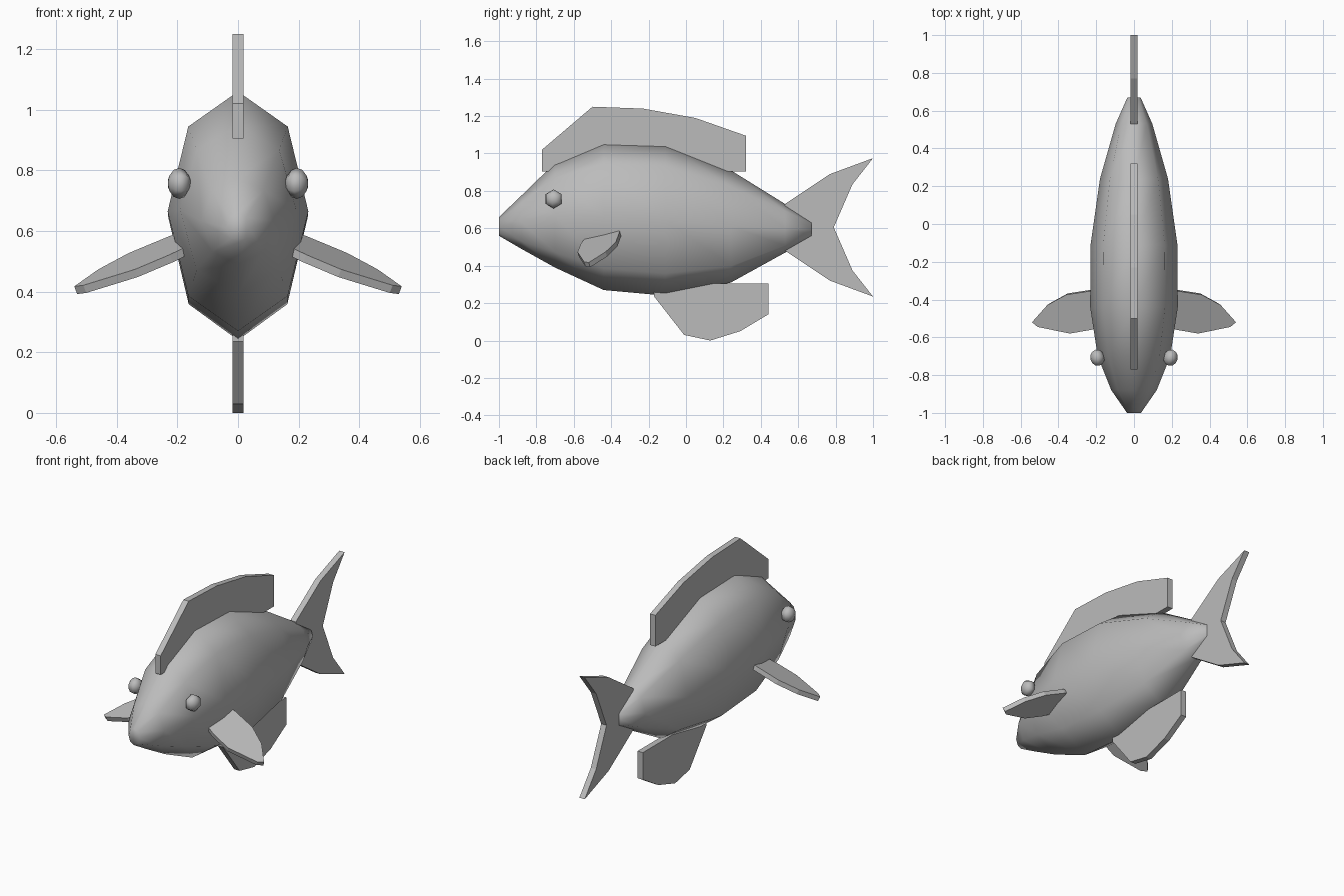
import bpy
import bmesh
import math
from mathutils import Vector, Matrix

if "Cube" in bpy.data.objects:
    bpy.data.objects.remove(bpy.data.objects["Cube"])

grey = bpy.data.materials.new("plain grey")
grey.use_nodes = True
grey.diffuse_color = (0.5, 0.5, 0.5, 1)
grey.node_tree.nodes["Principled BSDF"].inputs["Base Color"].default_value = (0.5, 0.5, 0.5, 1)


def finish(bm, name, smooth=False):
    bmesh.ops.recalc_face_normals(bm, faces=bm.faces[:])
    mesh = bpy.data.meshes.new(name)
    for face in bm.faces:
        face.smooth = smooth
    bm.to_mesh(mesh)
    bm.free()
    mesh.materials.append(grey)
    obj = bpy.data.objects.new(name, mesh)
    bpy.context.collection.objects.link(obj)
    return obj


def plate(name, points, offset):
    """Solid plate: an outline extruded along an offset."""
    bm = bmesh.new()
    face = bm.faces.new([bm.verts.new(p) for p in points])
    moved = bmesh.ops.extrude_face_region(bm, geom=[face], use_keep_orig=True)["geom"]
    verts = [g for g in moved if isinstance(g, bmesh.types.BMVert)]
    bmesh.ops.translate(bm, verts=verts, vec=offset)
    return finish(bm, name)


def upright_fin(name, outline, half=0.018):
    return plate(name, [(-half, y, z) for y, z in outline], (2 * half, 0, 0))


# Body: eight-sided rings along y (y, half width, bottom, top)
SIDES = 8
stations = [
    (-1.0, 0.037, 0.56, 0.66), (-0.88, 0.12, 0.49, 0.775),
    (-0.70, 0.192, 0.39, 0.95), (-0.44, 0.232, 0.27, 1.06),
    (-0.11, 0.23, 0.24, 1.05), (0.24, 0.18, 0.31, 0.91),
    (0.53, 0.097, 0.47, 0.73), (0.67, 0.035, 0.55, 0.64),
]
bm = bmesh.new()
rings = []
for y, width, low, high in stations:
    mid, tall = (low + high) / 2, (high - low) / 2
    angles = [math.tau * i / SIDES for i in range(SIDES)]
    rings.append([bm.verts.new((width * math.sin(a), y, mid + tall * math.cos(a))) for a in angles])
for a, b in zip(rings, rings[1:]):
    for i in range(SIDES):
        j = (i + 1) % SIDES
        bm.faces.new((a[i], a[j], b[j], b[i]))
bm.faces.new(rings[0])
bm.faces.new(rings[-1])
finish(bm, "body", smooth=True)

# Upright fins
upright_fin("dorsal_fin", [(-0.77, 0.905), (-0.77, 1.02), (-0.5, 1.25), (-0.23, 1.24),
                           (0.05, 1.19), (0.32, 1.095), (0.32, 0.905)])
upright_fin("belly_fin", [(-0.17, 0.305), (-0.17, 0.235), (-0.01, 0.03), (0.13, 0.0),
                          (0.29, 0.05), (0.44, 0.14), (0.44, 0.305)])
upper_tail = [(0.53, 0.73), (0.77, 0.89), (1.0, 0.975), (0.89, 0.835)]
lower_tail = [(y, 1.21 - z) for y, z in reversed(upper_tail)]
upright_fin("tail_fin", upper_tail + [(0.79, 0.605)] + lower_tail)

# Side fins and eyes, one per side
fin_outline = [(0.12, -0.36), (0.23, -0.355), (0.36, -0.375), (0.46, -0.43), (0.54, -0.52),
               (0.51, -0.545), (0.34, -0.58), (0.225, -0.56), (0.12, -0.52)]
for side, label in ((1, "left"), (-1, "right")):
    points = [(side * x, y, 0.58 - 0.37 * (x - 0.23) + 0.3 * (y + 0.36)) for x, y in fin_outline]
    plate(label + "_side_fin", points, Vector((-side * 0.37, 0.3, -1)).normalized() * 0.028)

    bm = bmesh.new()
    bmesh.ops.create_uvsphere(bm, u_segments=6, v_segments=6, radius=1)
    place = (Matrix.Translation((side * 0.194, -0.708, 0.757))
             @ Matrix.Rotation(side * math.radians(-12), 4, "Z")
             @ Matrix.Diagonal((0.038, 0.05, 0.051, 1))
             @ Matrix.Rotation(math.radians(90), 4, "Y")
             @ Matrix.Rotation(math.radians(30), 4, "Z"))
    bmesh.ops.transform(bm, matrix=place, verts=bm.verts[:])
    finish(bm, label + "_eye", smooth=True)
